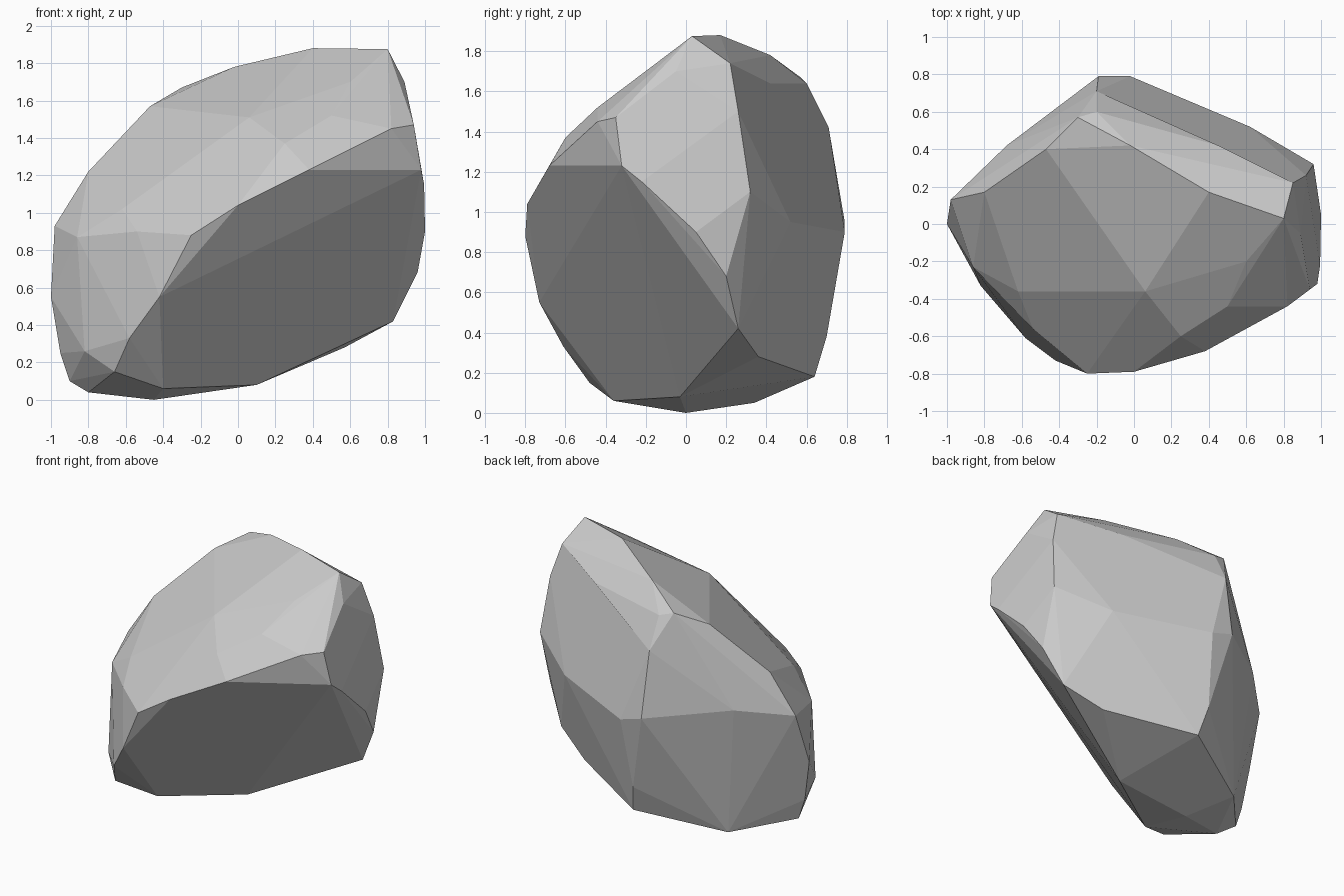
import bpy, bmesh, math

# Corner landmarks of the boulder, grouped by region
top_ridge = [(.8, .03, 1.875), (.4, .17, 1.88), (-.02, .42, 1.78), (-.3, .57, 1.67),
             (.85, .22, 1.74), (.45, .42, 1.64), (-.2, .6, 1.64)]
front_slope = [(-.47, .4, 1.57), (-.62, -.36, 1.02), (.06, -.36, 1.51),
               (.6, -.2, 1.7), (.5, -.44, 1.52), (.25, -.6, 1.37), (.82, -.44, 1.45),
               (.94, -.35, 1.47)]
front_edge = [(.38, -.68, 1.23), (.98, -.32, 1.23), (0, -.79, 1.04), (-.25, -.8, .88),
              (-.42, -.73, .55), (-.58, -.61, .33), (-.66, -.48, .15), (-.54, -.56, .9)]
right_end = [(.89, -.05, 1.7), (.995, -.22, 1.15), (1, .05, .9), (.96, .2, .68),
             (.96, .32, 1.1), (.92, .26, 1.5), (.83, .26, .42)]
back = [(-.2, .71, 1.42), (-.19, .79, .95), (-.02, .79, .9), (.62, .52, .95),
        (-.06, .7, .38), (-.02, .64, .18), (.57, .36, .28)]
left_end = [(-.98, .13, .93), (-1, 0, .55), (-.86, -.23, .87), (-.82, -.33, .26),
            (-.8, .17, 1.22), (-.68, .42, 1.0), (-.95, -.02, .25), (-.9, -.02, .1)]
underside = [(-.4, -.36, .06), (-.45, 0, 0), (.1, -.03, .08),
             (-.8, -.1, .04), (-.58, .34, .05)]

# Boulder: convex skin over the landmarks
bm = bmesh.new()
for group in (top_ridge, front_slope, front_edge, right_end, back, left_end, underside):
    for p in group:
        bm.verts.new(p)
bmesh.ops.convex_hull(bm, input=bm.verts)
loose = [v for v in bm.verts if not v.link_faces]
bmesh.ops.delete(bm, geom=loose, context='VERTS')

# Merge nearly coplanar triangles into broad chipped facets
bmesh.ops.dissolve_limit(bm, angle_limit=math.radians(4), verts=bm.verts, edges=bm.edges)
bmesh.ops.recalc_face_normals(bm, faces=bm.faces)

mesh = bpy.data.meshes.new("boulder")
bm.to_mesh(mesh)
bm.free()
boulder = bpy.data.objects.new("boulder", mesh)
bpy.context.collection.objects.link(boulder)
